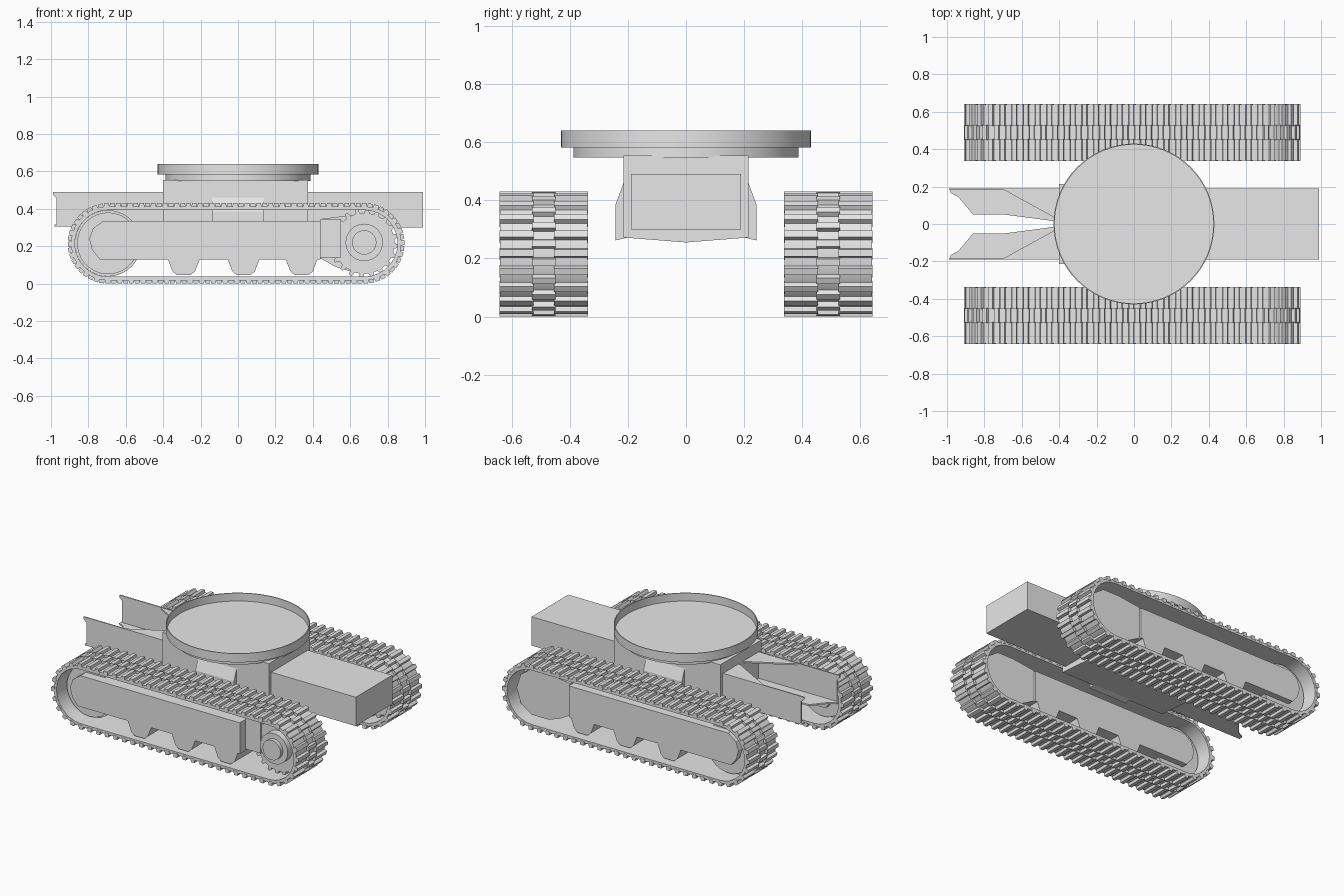
import bpy, bmesh, math
from mathutils import Matrix, Vector

cube = bpy.data.objects.get("Cube")
if cube:
    bpy.data.objects.remove(cube, do_unlink=True)

grey = bpy.data.materials.new("plain_grey")
grey.use_nodes = True
grey.diffuse_color = (0.8, 0.8, 0.8, 1)
grey.node_tree.nodes["Principled BSDF"].inputs["Base Color"].default_value = (0.8, 0.8, 0.8, 1)


def finish(name, bm, smooth=False):
    bmesh.ops.recalc_face_normals(bm, faces=bm.faces[:])
    me = bpy.data.meshes.new(name)
    bm.to_mesh(me)
    bm.free()
    me.materials.append(grey)
    ob = bpy.data.objects.new(name, me)
    bpy.context.collection.objects.link(ob)
    if smooth:
        bpy.ops.object.select_all(action='DESELECT')
        ob.select_set(True)
        bpy.context.view_layer.objects.active = ob
        bpy.ops.object.shade_smooth_by_angle(angle=math.radians(35))
    return ob


def prism(name, pts, axis, a, b, smooth=False):
    """Extrude a 2D outline from a to b along an axis."""
    place = {'x': lambda p, d: (d, p[0], p[1]),
             'y': lambda p, d: (p[0], d, p[1]),
             'z': lambda p, d: (p[0], p[1], d)}[axis]
    bm = bmesh.new()
    face = bm.faces.new([bm.verts.new(place(p, a)) for p in pts])
    new = bmesh.ops.extrude_face_region(bm, geom=[face])["geom"]
    shift = Vector(place((0, 0), b - a))
    bmesh.ops.translate(bm, vec=shift, verts=[v for v in new if isinstance(v, bmesh.types.BMVert)])
    return finish(name, bm, smooth)


def band(name, outer, inner, axis, a, b, smooth=False):
    """Closed band with a rectangular section between two outlines."""
    place = {'y': lambda p, d: (p[0], d, p[1]), 'z': lambda p, d: (p[0], p[1], d)}[axis]
    bm = bmesh.new()
    loops = [[bm.verts.new(place(p, d)) for p in pts]
             for pts, d in ((outer, a), (outer, b), (inner, b), (inner, a))]
    n = len(outer)
    for k in range(4):
        p, q = loops[k], loops[(k + 1) % 4]
        for i in range(n):
            j = (i + 1) % n
            bm.faces.new((p[i], p[j], q[j], q[i]))
    return finish(name, bm, smooth)


def circle(r, cx=0, cy=0, n=64):
    return [(cx + r * math.cos(2 * math.pi * i / n), cy + r * math.sin(2 * math.pi * i / n)) for i in range(n)]


def rect(x0, x1, z0, z1):
    return [(x0, z0), (x1, z0), (x1, z1), (x0, z1)]


# Track layout: two end centres joined by straight runs
X0, X1, ZC = -0.695, 0.675, 0.215


def racetrack(r, n=14):
    right = [(X1 + r * math.cos(t), ZC + r * math.sin(t))
             for t in (-math.pi / 2 + math.pi * i / n for i in range(n + 1))]
    left = [(X0 + r * math.cos(t), ZC + r * math.sin(t))
            for t in (math.pi / 2 + math.pi * i / n for i in range(n + 1))]
    return right + left


def on_track(s, r):
    """Point and tilt at a fraction s of the way round the track."""
    run, arc = X1 - X0, math.pi * r
    d = (s % 1) * 2 * (run + arc)
    if d < run:
        return X0 + d, ZC - r, 0
    d -= run
    if d < arc:
        t = d / r
        return X1 + r * math.sin(t), ZC - r * math.cos(t), t
    d -= arc
    if d < run:
        return X1 - d, ZC + r, math.pi
    t = math.pi + (d - run) / r
    return X0 + r * math.sin(t), ZC - r * math.cos(t), t


def treads(name, yc, count=64):
    """Split grouser bars with offset centre lugs around the belt."""
    bm = bmesh.new()
    for i in range(count):
        for shift, y0, y1 in ((0, -0.152, -0.035), (0, 0.035, 0.152), (0.5, -0.04, 0.04)):
            x, z, tilt = on_track((i + shift) / count, 0.202)
            m = (Matrix.Translation((x, yc + (y0 + y1) / 2, z)) @ Matrix.Rotation(-tilt, 4, 'Y')
                 @ Matrix.Diagonal((0.034, y1 - y0, 0.026, 1)))
            made = bmesh.ops.create_cube(bm, size=1, matrix=m)["verts"]
            # Narrow the outward face of each bar
            out = Vector((math.sin(tilt), 0, -math.cos(tilt)))
            along = Vector((math.cos(tilt), 0, math.sin(tilt)))
            for v in made:
                rel = v.co - Vector((x, v.co.y, z))
                if rel.dot(out) > 0:
                    v.co -= along * rel.dot(along) * 0.3
    return finish(name, bm)


# Side frame outline with three roller bumps underneath
frame = [(0.44, 0.335), (-0.72, 0.335), (-0.775, 0.295), (-0.795, 0.24), (-0.78, 0.18), (-0.74, 0.13)]
for cx in (-0.29, 0.03, 0.34):
    frame += [(cx - 0.085, 0.13), (cx - 0.06, 0.065), (cx - 0.035, 0.045),
              (cx + 0.035, 0.045), (cx + 0.06, 0.065), (cx + 0.085, 0.13)]
frame += [(0.44, 0.13)]

# Drive housing outline with an angular rounded end
housing = [(0.44, 0.345), (0.44, 0.135), (0.52, 0.09), (0.60, 0.065), (0.72, 0.065),
           (0.80, 0.12), (0.83, 0.215), (0.80, 0.31), (0.72, 0.365), (0.60, 0.365)]

# Drive sprocket outline
TEETH = 20
gear = []
for i in range(TEETH):
    for f, r in ((0, 0.163), (0.45, 0.163), (0.6, 0.186), (0.85, 0.186)):
        t = 2 * math.pi * (i + f) / TEETH
        gear.append((X1 + r * math.cos(t), ZC + r * math.sin(t)))

for side, yc in (("right", -0.49), ("left", 0.49)):
    band(side + "_track_belt", racetrack(0.198), racetrack(0.178), 'y', yc - 0.15, yc + 0.15, True)
    treads(side + "_track_treads", yc)
    prism(side + "_track_frame", frame, 'y', yc - 0.12, yc + 0.10)
    prism(side + "_drive_housing", housing, 'y', yc + 0.02, yc + 0.085)
    prism(side + "_frame_fork", rect(0.44, 0.55, 0.14, 0.345), 'y', yc - 0.06, yc + 0.02)
    prism(side + "_sprocket", gear, 'y', yc - 0.05, yc + 0.01)
    prism(side + "_sprocket_hub", circle(0.1, X1, 0.22, 32), 'y', yc - 0.10, yc - 0.05, True)
    prism(side + "_sprocket_cap", circle(0.065, X1, 0.22, 32), 'y', yc - 0.125, yc - 0.10, True)
    prism(side + "_idler_wheel", circle(0.165, X0, ZC, 40), 'y', yc - 0.06, yc + 0.06, True)
    prism(side + "_idler_rim", circle(0.177, X0, ZC, 40), 'y', yc - 0.03, yc + 0.03, True)

# Centre body with a shallow V bottom
prism("centre_body", [(-0.215, 0.555), (-0.215, 0.272), (0, 0.255), (0.215, 0.272), (0.215, 0.555)],
      'x', -0.4, 0.375)
for side, s in (("right", -1), ("left", 1)):
    prism(side + "_body_flare", [(s * 0.2, 0.47), (s * 0.215, 0.46), (s * 0.243, 0.385),
                                 (s * 0.243, 0.262), (s * 0.2, 0.272)], 'x', -0.14, 0.14)

# Closed box beam on one end
prism("box_beam", rect(-0.19, 0.19, 0.3, 0.49), 'x', 0.37, 0.99)

# Open channel on the other end: walls, notched floor halves and top gussets
for side, s in (("right", -1), ("left", 1)):
    prism(side + "_channel_wall", [(-0.99, 0.475), (-0.97, 0.455), (-0.97, 0.315), (-0.4, 0.3),
                                   (-0.4, 0.49), (-0.99, 0.49)], 'y', s * 0.182, s * 0.19)
    prism(side + "_channel_floor", [(-0.98, s * 0.19), (-0.98, s * 0.165), (-0.94, s * 0.145), (-0.86, s * 0.05),
                                    (-0.69, s * 0.05), (-0.4, s * 0.012), (-0.4, s * 0.19)], 'z', 0.305, 0.315)
    prism(side + "_channel_gusset", [(-0.7, s * 0.185), (-0.4, s * 0.02), (-0.4, s * 0.185)], 'z', 0.478, 0.488)

# Slewing ring: lower drum, floor disc and thin upright hoop
prism("slew_drum", circle(0.388), 'z', 0.548, 0.588, True)
prism("slew_floor", circle(0.426), 'z', 0.582, 0.588, True)
band("slew_hoop", circle(0.43), circle(0.424), 'z', 0.582, 0.64, True)
